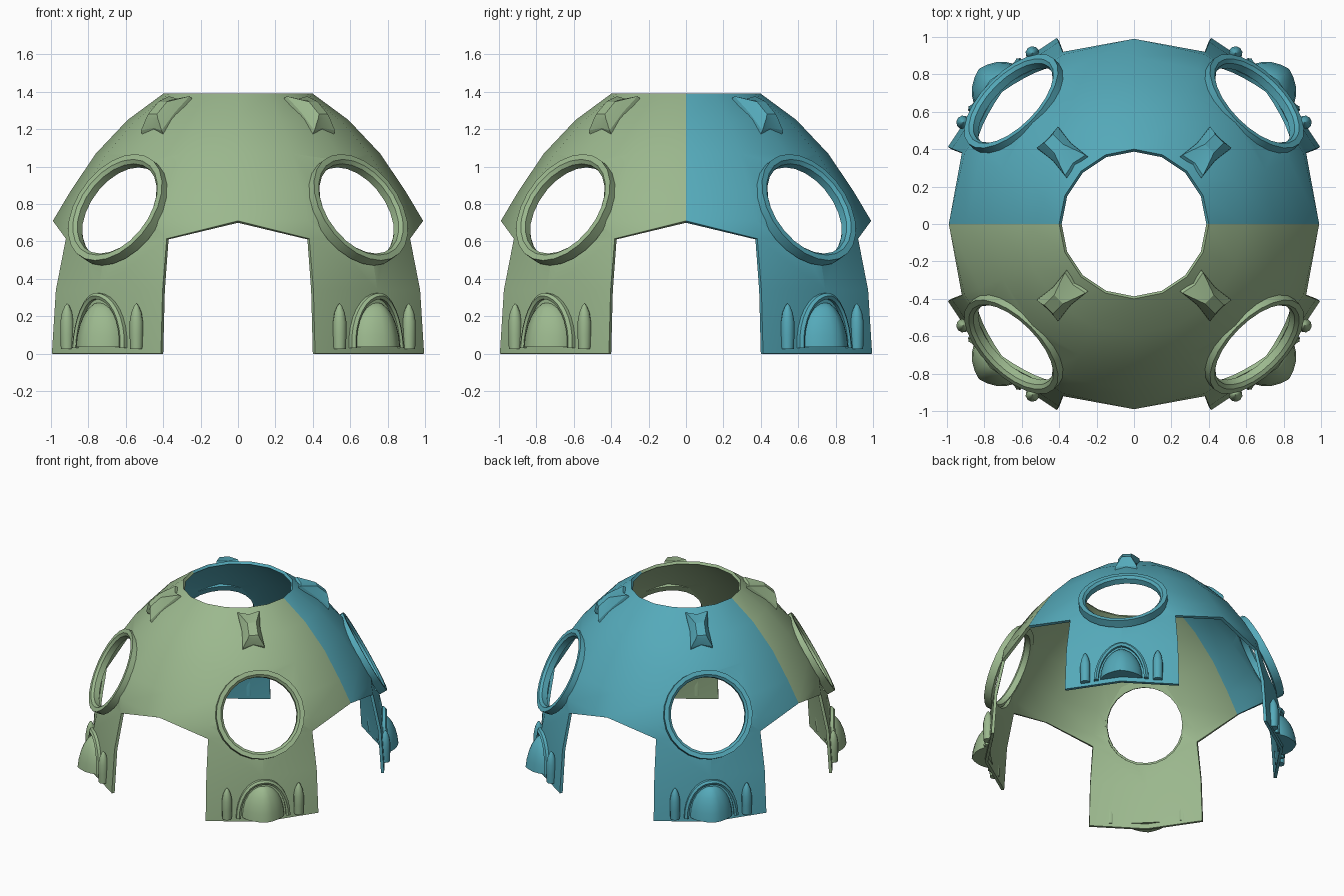
import bpy, bmesh
from math import sin, cos, pi, radians
from mathutils import Matrix, Vector

if "Cube" in bpy.data.objects:
    bpy.data.objects.remove(bpy.data.objects["Cube"])


def material(name, rgb):
    m = bpy.data.materials.new(name)
    m.diffuse_color = (*rgb, 1)
    m.use_nodes = True
    m.node_tree.nodes["Principled BSDF"].inputs["Base Color"].default_value = m.diffuse_color
    return m


GREEN = material("green", (0.33, 0.48, 0.27))
BLUE = material("blue", (0.09, 0.40, 0.49))


def finish(bm, name, mats, smooth=30):
    bmesh.ops.recalc_face_normals(bm, faces=bm.faces[:])
    me = bpy.data.meshes.new(name)
    bm.to_mesh(me)
    bm.free()
    ob = bpy.data.objects.new(name, me)
    bpy.context.collection.objects.link(ob)
    for m in mats:
        me.materials.append(m)
    select(ob)
    bpy.ops.object.shade_smooth_by_angle(angle=radians(smooth))
    return ob


def select(ob):
    bpy.ops.object.select_all(action='DESELECT')
    bpy.context.view_layer.objects.active = ob
    ob.select_set(True)


def loft(loops, closed=False, caps=False):
    """Skin a list of equal point loops into a bmesh."""
    bm = bmesh.new()
    vs = [[bm.verts.new(p) for p in loop] for loop in loops]
    n, m = len(vs), len(vs[0])
    for i in range(n if closed else n - 1):
        a, b = vs[i], vs[(i + 1) % n]
        for j in range(m):
            k = (j + 1) % m
            bm.faces.new((a[j], a[k], b[k], b[j]))
    if caps:
        bm.faces.new(vs[0])
        bm.faces.new(vs[-1])
    return bm


def circle(r, z, n):
    return [(r * cos(2 * pi * i / n), r * sin(2 * pi * i / n), z) for i in range(n)]


def frame(u, z, tilt):
    """Local axes at radius u, height z: Z outward (tilted up), Y up the slope."""
    t = radians(tilt)
    n, up = Vector((cos(t), 0, sin(t))), Vector((-sin(t), 0, cos(t)))
    m = Matrix((up.cross(n), up, n)).transposed().to_4x4()
    m.translation = (u, 0, z)
    return m


def on_leg(v, z, d):
    """Point on the leg face: v sideways, z up, d outward."""
    return (1.065 - 0.207 * abs(v) - 0.07 * z + d, v, z)


# Dome shell: 16 sides, four legs on the diagonals
ROWS = [(1.077, 0), (1.054, .34), (.996, .615), (.982, .71), (.895, .87),
        (.76, 1.07), (.59, 1.25), (.40, 1.39)]
bm = bmesh.new()
grid = [[bm.verts.new((r * cos(k * pi / 8), r * sin(k * pi / 8), z)) for r, z in ROWS]
        for k in range(16)]
for k in range(16):
    a, b = grid[k], grid[(k + 1) % 16]
    leg = k % 4 in (1, 2)
    for j in range(0 if leg else 3, len(ROWS) - 1):
        bm.faces.new((a[j], b[j], b[j + 1], a[j + 1]))
    if k % 4 == 0:
        bm.faces.new((a[3], b[2], b[3]))
    if k % 4 == 3:
        bm.faces.new((a[2], b[3], a[3]))
bmesh.ops.delete(bm, geom=[v for v in bm.verts if not v.link_faces], context='VERTS')
for k in range(0, 16, 4):
    v = grid[k][3]
    v.co.x *= .99 / .982
    v.co.y *= .99 / .982
dome = finish(bm, "dome_shell", [GREEN, BLUE])
mod = dome.modifiers.new("thickness", 'SOLIDIFY')
mod.thickness = 0.022
mod.offset = -1
bpy.ops.object.modifier_apply(modifier=mod.name)

# Round window openings
WINDOW = frame(.905, .77, 28)
for q in range(4):
    bm = loft([circle(.285, -.2, 24), circle(.285, .2, 24)], caps=True)
    bm.transform(Matrix.Rotation(pi / 4 + q * pi / 2, 4, 'Z') @ WINDOW)
    cutter = finish(bm, "window_cutter", [])
    select(dome)
    mod = dome.modifiers.new("window", 'BOOLEAN')
    mod.operation = 'DIFFERENCE'
    mod.solver = 'EXACT'
    mod.object = cutter
    bpy.ops.object.modifier_apply(modifier=mod.name)
    bpy.data.objects.remove(cutter)
for p in dome.data.polygons:
    p.material_index = 1 if p.center.y > 0 else 0
bpy.ops.object.shade_smooth_by_angle(angle=radians(30))


def window_ring():
    prof = [(.272, -.03), (.272, .012), (.29, .028), (.322, .028), (.322, -.03)]
    bm = loft([circle(r, h, 24) for r, h in prof], closed=True)
    bm.transform(WINDOW)
    return bm


def stud():
    # Concave-sided faceted stud, peak shifted down the slope
    loops = []
    for w, l, h, dy, pinch in [(.08, .145, -.02, 0, .85), (.078, .14, .0, 0, .85),
                               (.045, .075, .045, -.02, .95), (.033, .05, .06, -.025, 1)]:
        loops.append([(x * w * (pinch if y == 0 else 1), y * l * (pinch if x == 0 else 1) + dy, h)
                      for x, y in [(-1, -1), (0, -1), (1, -1), (1, 0),
                                   (1, 1), (0, 1), (-1, 1), (-1, 0)]])
    bm = loft(loops, caps=True)
    bm.transform(frame(.55, 1.285, 49))
    return bm


def arch_frame():
    loops = []
    for i in range(17):
        t = pi * i / 16
        c, s = cos(t), sin(t)
        loops.append([on_leg(a * c, .03 + b * s, d) for a, b, d in
                      [(.165, .262, 0), (.165, .262, .035), (.18, .28, .045),
                       (.197, .295, .035), (.197, .295, 0)]])
    return loft(loops, caps=True)


def arch_bulge():
    bm = bmesh.new()
    bmesh.ops.create_uvsphere(bm, u_segments=20, v_segments=12, radius=1)
    for no in [(0, 0, 1), (1, 0, 0)]:
        res = bmesh.ops.bisect_plane(bm, geom=bm.verts[:] + bm.edges[:] + bm.faces[:],
                                     plane_co=(0, 0, 0), plane_no=no, clear_inner=True)
        cut = [e for e in res['geom_cut'] if isinstance(e, bmesh.types.BMEdge)]
        bmesh.ops.edgeloop_fill(bm, edges=cut)
    for v in bm.verts:
        v.co = on_leg(v.co.y * .155, .035 + v.co.z * .24, v.co.x * .11)
    return bm


def pillar(side):
    prof = [(.034, .025), (.037, .10), (.037, .17), (.028, .22), (.013, .255), (.002, .268)]
    bm = loft([circle(r, z, 10) for r, z in prof], caps=True)
    bm.transform(Matrix.Translation((1.03, side * .262, 0)))
    return bm


# Repeat the trim on every leg
PARTS = [("window_ring", window_ring, 35), ("roof_stud", stud, 20),
         ("arch_frame", arch_frame, 30), ("arch_bulge", arch_bulge, 40),
         ("left_pillar", lambda: pillar(-1), 40), ("right_pillar", lambda: pillar(1), 40)]
for q, (corner, mat) in enumerate([("back_right", BLUE), ("back_left", BLUE),
                                   ("front_left", GREEN), ("front_right", GREEN)]):
    for name, build, angle in PARTS:
        bm = build()
        bm.transform(Matrix.Rotation(pi / 4 + q * pi / 2, 4, 'Z'))
        finish(bm, corner + "_" + name, [mat], angle)
